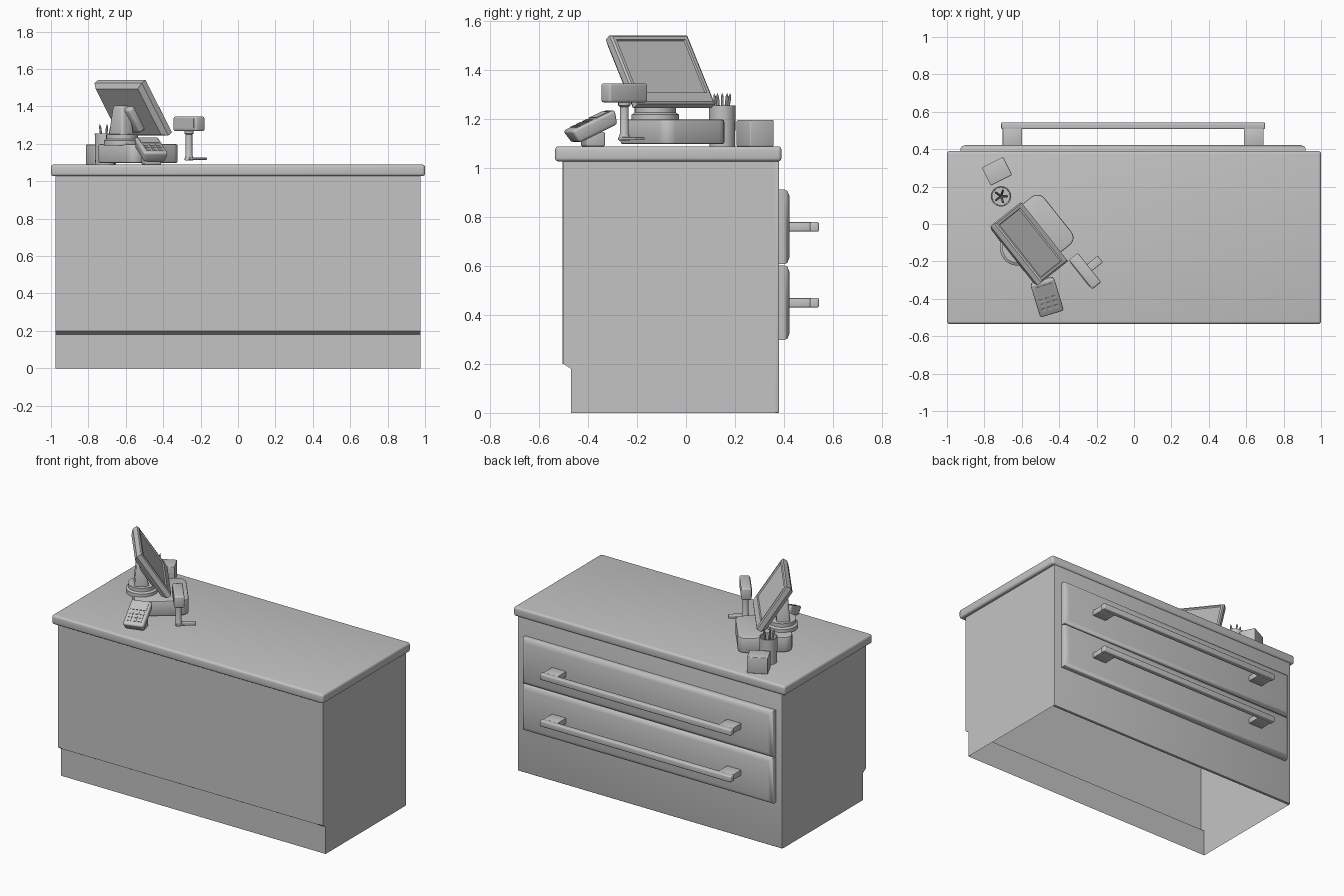
import bpy, bmesh, math
from mathutils import Matrix, Vector

cube = bpy.data.objects.get("Cube")
if cube:
    bpy.data.objects.remove(cube, do_unlink=True)

grey = bpy.data.materials.new("light_grey")
grey.use_nodes = True
grey.diffuse_color = (0.55, 0.55, 0.55, 1)
grey.node_tree.nodes["Principled BSDF"].inputs["Base Color"].default_value = grey.diffuse_color


def frame(x, y, z, turn=0, tilt=0):
    """Placement: turned about z, then tilted about its own x."""
    return (Matrix.Translation((x, y, z)) @ Matrix.Rotation(math.radians(turn), 4, 'Z')
            @ Matrix.Rotation(math.radians(tilt), 4, 'X'))


def finish(name, bm, place=Matrix(), angle=35):
    bmesh.ops.recalc_face_normals(bm, faces=bm.faces)
    mesh = bpy.data.meshes.new(name)
    bm.to_mesh(mesh)
    bm.free()
    mesh.materials.append(grey)
    for p in mesh.polygons:
        p.use_smooth = True
    mesh.set_sharp_from_angle(angle=math.radians(angle))
    obj = bpy.data.objects.new(name, mesh)
    obj.matrix_world = place
    bpy.context.collection.objects.link(obj)
    return obj


def new_box(size, centre=(0, 0, 0)):
    bm = bmesh.new()
    bmesh.ops.create_cube(bm, size=1, matrix=Matrix.Translation(centre) @ Matrix.Diagonal((*size, 1)))
    return bm


def facing(bm, direction):
    d = Vector(direction)
    return max(bm.faces, key=lambda f: f.normal.dot(d) + 0.01 * f.calc_center_median().dot(d))


def scale_face(face, factor):
    c = face.calc_center_median()
    for v in face.verts:
        v.co = c + (v.co - c) * factor


def box(name, size, place=Matrix(), centre=(0, 0, 0), bevel=0.0, segments=3):
    bm = new_box(size, centre)
    if bevel:
        bmesh.ops.bevel(bm, geom=bm.edges[:], offset=bevel, segments=segments, profile=0.5, affect='EDGES')
    return finish(name, bm, place)


def lathe(name, profile, place, sides=24):
    """Revolve (radius, height) points about z."""
    bm = bmesh.new()
    verts = [bm.verts.new((r, 0, z)) for r, z in profile]
    edges = [bm.edges.new(pair) for pair in zip(verts, verts[1:])]
    bmesh.ops.spin(bm, geom=verts + edges, cent=(0, 0, 0), axis=(0, 0, 1),
                   angle=math.tau, steps=sides, use_merge=True)
    bmesh.ops.remove_doubles(bm, verts=bm.verts, dist=0.0002)
    return finish(name, bm, place)


def prism(name, outline, x0, x1, skip_edge=None):
    """Extrude a (y, z) outline along x, optionally leaving one side open."""
    bm = bmesh.new()
    a, b = [[bm.verts.new((x, y, z)) for y, z in outline] for x in (x0, x1)]
    bm.faces.new(a)
    bm.faces.new(b)
    for i in range(len(a)):
        j = (i + 1) % len(a)
        if i != skip_edge:
            bm.faces.new((a[i], a[j], b[j], b[i]))
    return finish(name, bm)


# Cabinet: hollow shell with a toe kick and an open underside
prism("cabinet_body", [(0.365, 0), (-0.47, 0), (-0.47, 0.18), (-0.5, 0.2), (-0.5, 1.035), (0.365, 1.035)],
      -0.975, 0.975, skip_edge=0)
box("front_panel", (1.89, 0.006, 0.83), frame(0, -0.502, 0.615))
box("back_panel", (1.95, 0.02, 1.03), frame(0, 0.37, 0.515), bevel=0.004)
box("countertop", (2, 0.925, 0.062), frame(0, -0.0725, 1.058), bevel=0.015, segments=4)

# Drawers with raised fronts and bar handles
for label, z in (("lower", 0.45), ("upper", 0.76)):
    bm = new_box((1.845, 0.025, 0.305), (0, 0.39, 0))
    face = facing(bm, (0, 1, 0))
    bmesh.ops.inset_region(bm, faces=[face], thickness=0.008, depth=0.012)
    bmesh.ops.inset_region(bm, faces=[face], thickness=0.03, depth=0.008)
    finish(label + "_drawer", bm, frame(-0.005, 0, z), 60)
    handle = frame(-0.005, 0, z - 0.0)
    box(label + "_handle_bar", (1.41, 0.036, 0.04), handle, (0, 0.525, 0), 0.007)
    for side, sign in (("left", 1), ("right", -1)):
        bm = new_box((0.105, 0.105, 0.038), (sign * 0.645, 0.465, 0))
        bmesh.ops.bevel(bm, geom=bm.edges[:], offset=0.004, segments=2, profile=0.5, affect='EDGES')
        finish(f"{label}_handle_{side}_post", bm, handle)

# Till: everything shares the same turn
TURN = -51.5
bm = new_box((0.33, 0.33, 0.1))
upright = [e for e in bm.edges if abs(e.verts[0].co.z - e.verts[1].co.z) > 0.05]
bmesh.ops.bevel(bm, geom=upright, offset=0.05, segments=5, profile=0.5, affect='EDGES')
rims = [e for e in bm.edges if abs(e.verts[0].co.z - e.verts[1].co.z) < 0.01]
bmesh.ops.bevel(bm, geom=rims, offset=0.008, segments=2, profile=0.5, affect='EDGES')
finish("till_base", bm, frame(-0.535, -0.055, 1.148, TURN))

stand = frame(-0.62, -0.125, 1.19, TURN)
lathe("stand_foot", [(0, 0), (0.098, 0), (0.098, 0.028), (0.085, 0.036), (0.085, 0.06), (0, 0.065)], stand)
bm = new_box((0.13, 0.09, 0.19), (0, -0.005, 0.12))
scale_face(facing(bm, (0, 0, 1)), 0.65)
bmesh.ops.bevel(bm, geom=bm.edges[:], offset=0.015, segments=3, profile=0.5, affect='EDGES')
finish("stand_column", bm, stand)

# Monitor: tapered back, recessed glass
screen = frame(-0.56, -0.105, 1.393, TURN, 33)
bm = new_box((0.405, 0.03, 0.335))
back = facing(bm, (0, -1, 0))
bmesh.ops.inset_region(bm, faces=[back], thickness=0.03, depth=0.025)
glass = facing(bm, (0, 1, 0))
bmesh.ops.inset_region(bm, faces=[glass], thickness=0.012, depth=0.006)
bmesh.ops.inset_region(bm, faces=[glass], thickness=0.02, depth=0)
for v in glass.verts:
    if v.co.z < 0:
        v.co.z += 0.03
bmesh.ops.inset_region(bm, faces=[glass], thickness=0.004, depth=-0.008)
finish("monitor", bm, screen)
box("monitor_hinge", (0.13, 0.05, 0.15), screen, (0, -0.05, -0.04), 0.015)

# Customer display on a pole
pole = frame(-0.262, -0.252, 0, TURN)
box("display_head", (0.2, 0.062, 0.078), pole, (0, 0, 1.307), 0.01)
box("display_window", (0.165, 0.006, 0.05), pole, (0, -0.031, 1.31))
lathe("display_pole", [(0, 1.11), (0.022, 1.11), (0.022, 1.13), (0.018, 1.14), (0.018, 1.25),
                       (0.025, 1.255), (0.025, 1.275), (0, 1.275)], pole, 16)
box("display_foot", (0.045, 0.12, 0.012), pole, (0, 0.045, 1.12), 0.003)

# Card reader: wedge tilted towards the customer
reader = frame(-0.467, -0.385, 1.168, 17, 25)
bm = new_box((0.135, 0.205, 0.06))
scale_face(facing(bm, (0, 0, -1)), 0.88)
bmesh.ops.bevel(bm, geom=bm.edges[:], offset=0.012, segments=3, profile=0.5, affect='EDGES')
finish("card_reader", bm, reader)
box("card_reader_screen", (0.1, 0.06, 0.006), reader, (0, 0.05, 0.03))
for row in range(3):
    for col in range(3):
        box("card_reader_key", (0.024, 0.02, 0.006), reader, ((col - 1) * 0.034, -0.005 - row * 0.028, 0.03))
box("card_reader_foot", (0.09, 0.08, 0.06), frame(-0.463, -0.38, 1.118, 17), bevel=0.008)

# Pen cup and note block
cup = frame(-0.711, 0.148, 1.088)
lathe("pen_cup", [(0, 0), (0.052, 0), (0.055, 0.168), (0.049, 0.168), (0.047, 0.01), (0, 0.01)], cup)
for i in range(5):
    a = math.tau * i / 5
    lean = Matrix.Rotation(a, 4, 'Z') @ Matrix.Rotation(0.16, 4, 'Y')
    lathe("pen", [(0, 0.015), (0.006, 0.015), (0.006, 0.205), (0, 0.222)], cup @ lean, 8)
box("note_block", (0.128, 0.108, 0.108), frame(-0.733, 0.282, 1.142, 26.5), bevel=0.005)
